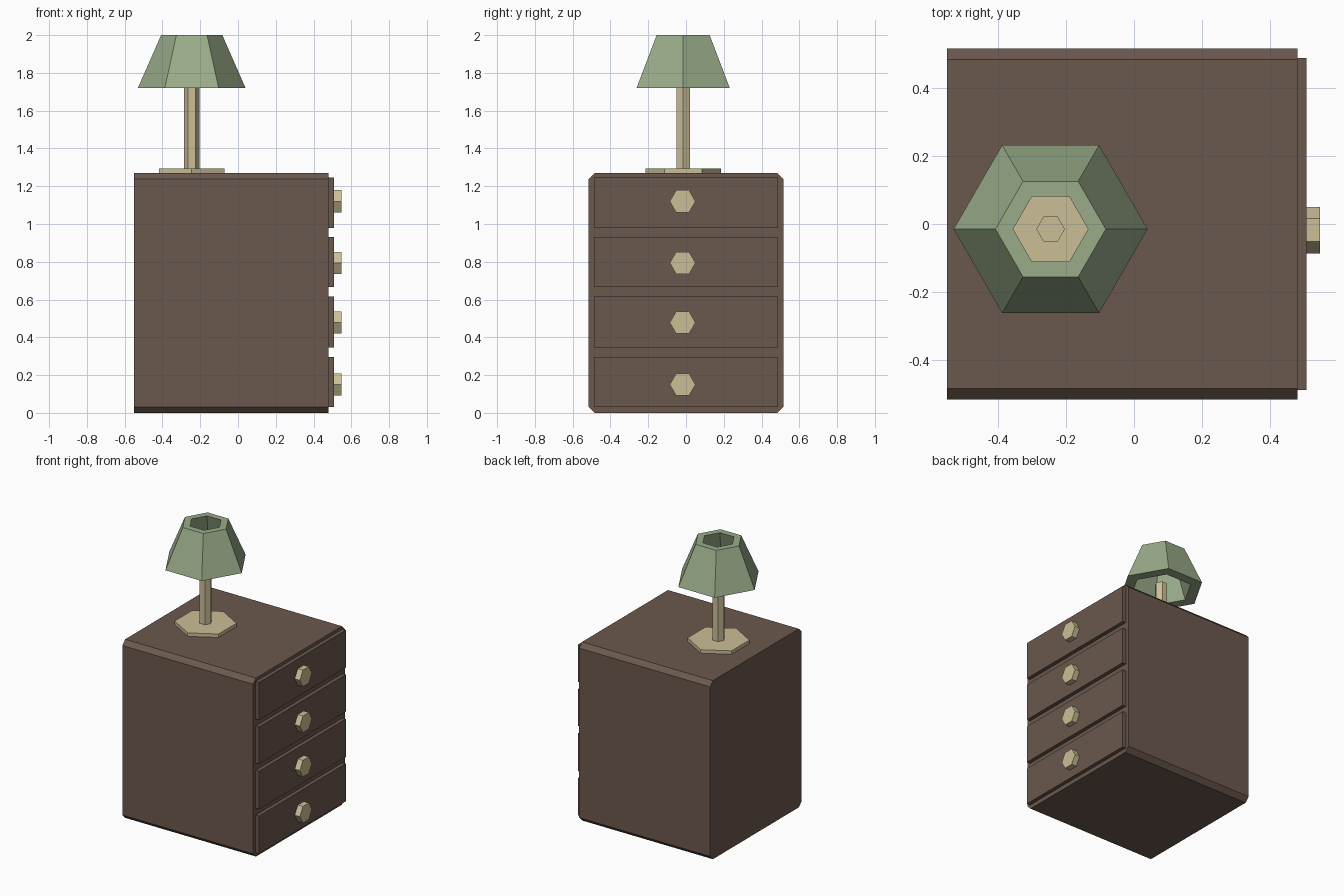
import bpy, bmesh
from math import cos, sin, pi, radians
from mathutils import Matrix

if "Cube" in bpy.data.objects:
    bpy.data.objects.remove(bpy.data.objects["Cube"])


def material(name, rgb):
    m = bpy.data.materials.new(name)
    m.diffuse_color = (*rgb, 1)
    m.use_nodes = True
    m.node_tree.nodes["Principled BSDF"].inputs["Base Color"].default_value = m.diffuse_color
    return m


WOOD = material("brown_wood", (0.147, 0.098, 0.074))
CREAM = material("cream", (0.60, 0.52, 0.31))
GREEN = material("green_shade", (0.32, 0.41, 0.25))


def finish(bm, name, mat):
    bmesh.ops.recalc_face_normals(bm, faces=bm.faces)
    me = bpy.data.meshes.new(name)
    bm.to_mesh(me)
    bm.free()
    me.materials.append(mat)
    ob = bpy.data.objects.new(name, me)
    bpy.context.collection.objects.link(ob)
    return ob


def loft(name, mat, rings, closed=False):
    """Skin between point rings; cap the ends or join last ring to first."""
    bm = bmesh.new()
    rs = [[bm.verts.new(p) for p in ring] for ring in rings]
    n = len(rs[0])
    pairs = list(zip(rs, rs[1:])) + ([(rs[-1], rs[0])] if closed else [])
    for a, b in pairs:
        for i in range(n):
            j = (i + 1) % n
            bm.faces.new((a[i], a[j], b[j], b[i]))
    if not closed:
        bm.faces.new(rs[0])
        bm.faces.new(rs[-1])
    return finish(bm, name, mat)


def hexagon(r, turn=0):
    return [(r * cos(i * pi / 3 + turn), r * sin(i * pi / 3 + turn)) for i in range(6)]


def along_x(profile, y, z, x0, x1):
    return [[(x, y + a, z + b) for a, b in profile] for x in (x0, x1)]


def lamp_ring(r, z, turn=0):
    return [(-0.245 + a, -0.015 + b, z) for a, b in hexagon(r, turn)]


# Cabinet body: rectangle with chamfered long edges, extruded along x
W, H, C = 0.515, 0.635, 0.032
octagon = [(W - C, -H), (W, C - H), (W, H - C), (W - C, H),
           (C - W, H), (-W, H - C), (-W, C - H), (C - W, -H)]
loft("cabinet_body", WOOD, along_x(octagon, 0, H, -0.55, 0.48))

# Drawer fronts with hexagonal knobs
drawers = [(0.03, 0.297, 0.15), (0.345, 0.615, 0.478), (0.667, 0.93, 0.794), (0.98, 1.247, 1.12)]
for i, (z0, z1, knob_z) in enumerate(drawers, 1):
    h = (z1 - z0) / 2
    front = [(-0.488, -h), (0.488, -h), (0.488, h), (-0.488, h)]
    loft(f"drawer_front_{i}", WOOD, along_x(front, 0, (z0 + z1) / 2, 0.47, 0.507))
    loft(f"drawer_knob_{i}", CREAM, along_x(hexagon(0.068), -0.018, knob_z, 0.50, 0.547))

# Lamp base, pole and hollow shade
loft("lamp_base", CREAM, [lamp_ring(0.2, z, pi / 6) for z in (1.265, 1.295)])
loft("lamp_pole", CREAM, [lamp_ring(0.042, z) for z in (1.285, 1.76)])
loft("lamp_shade", GREEN, [lamp_ring(0.285, 1.72), lamp_ring(0.162, 2.0),
                           lamp_ring(0.11, 2.0), lamp_ring(0.205, 1.72)], closed=True)
